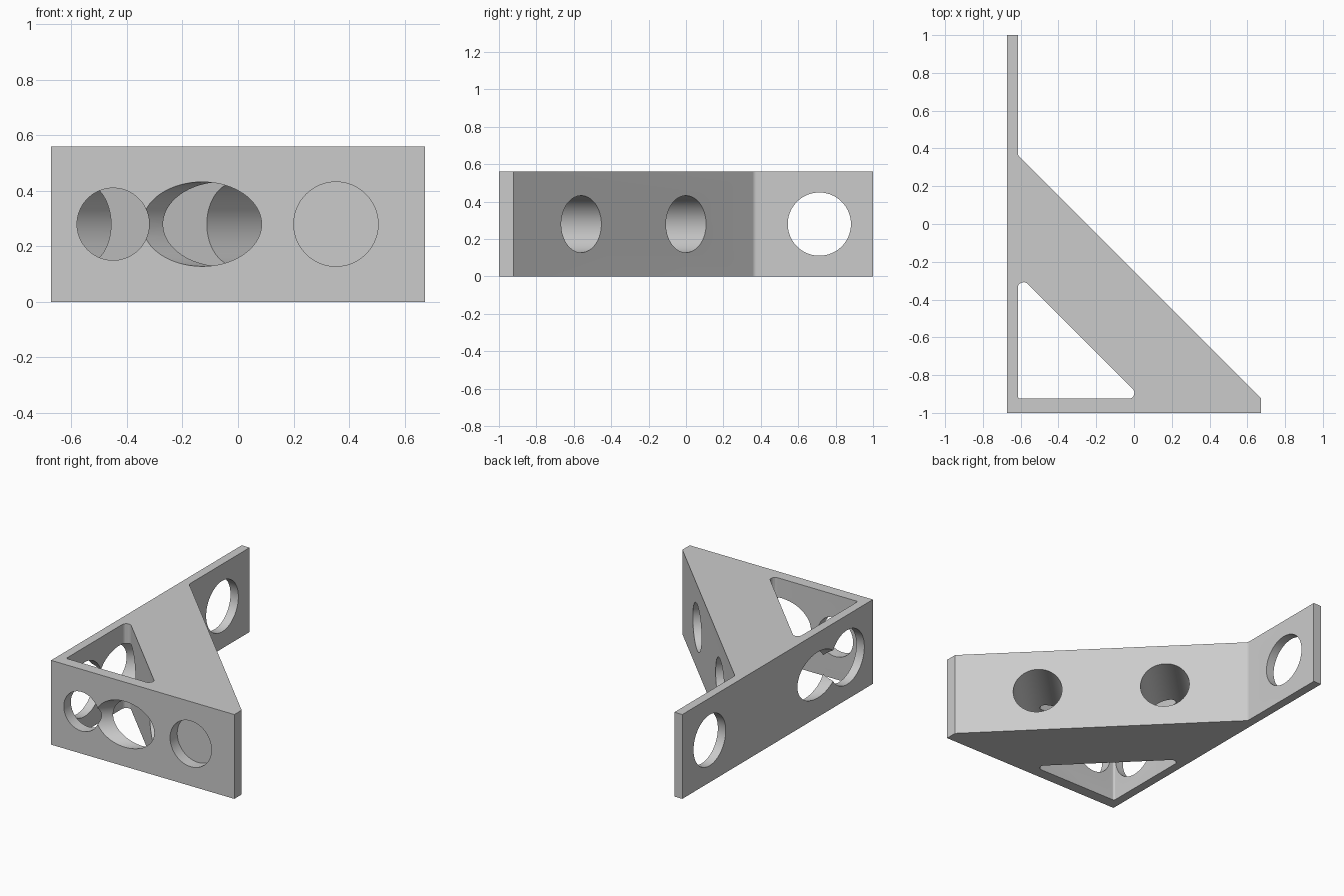
import bpy, bmesh, math
from mathutils import Vector

if "Cube" in bpy.data.objects:
    bpy.data.objects.remove(bpy.data.objects["Cube"], do_unlink=True)

HEIGHT = 0.56
MID = HEIGHT / 2
LEFT, RIGHT, FRONT, BACK = -0.673, 0.673, -1.0, 1.0
WALL_X, WALL_Y = -0.615, -0.925   # inner faces of the two thin walls
OUTER, INNER = -0.25, -0.88       # x + y on the two sloping faces

grey = bpy.data.materials.new("plain grey")
grey.use_nodes = True
grey.diffuse_color = (0.6, 0.6, 0.6, 1)
grey.node_tree.nodes["Principled BSDF"].inputs["Base Color"].default_value = (0.6, 0.6, 0.6, 1)


def rounded(corners, steps=8):
    """Outline from (x, y, radius) corners, with arcs at rounded ones."""
    points = []
    for i, (x, y, r) in enumerate(corners):
        p = Vector((x, y))
        if r == 0:
            points.append(p)
            continue
        a = (Vector(corners[i - 1][:2]) - p).normalized()
        b = (Vector(corners[(i + 1) % len(corners)][:2]) - p).normalized()
        half = a.angle(b) / 2
        centre = p + (a + b).normalized() * r / math.sin(half)
        start = p + a * r / math.tan(half) - centre
        end = p + b * r / math.tan(half) - centre
        for k in range(steps + 1):
            d = start.lerp(end, k / steps).normalized()
            points.append(centre + d * r)
    return points


def prism(name, outline, z0, z1):
    bm = bmesh.new()
    face = bm.faces.new([bm.verts.new((p.x, p.y, z0)) for p in outline])
    top = bmesh.ops.extrude_face_region(bm, geom=[face])["geom"]
    bmesh.ops.translate(bm, vec=(0, 0, z1 - z0),
                        verts=[v for v in top if isinstance(v, bmesh.types.BMVert)])
    bmesh.ops.recalc_face_normals(bm, faces=bm.faces)
    mesh = bpy.data.meshes.new(name)
    bm.to_mesh(mesh)
    bm.free()
    obj = bpy.data.objects.new(name, mesh)
    bpy.context.collection.objects.link(obj)
    mesh.materials.append(grey)
    return obj


def drill(name, start, end, radius):
    """Round cutter between two points at mid height."""
    a, b = Vector((*start, MID)), Vector((*end, MID))
    bpy.ops.mesh.primitive_cylinder_add(
        vertices=96, radius=radius, depth=(b - a).length, location=(a + b) / 2,
        rotation=(b - a).to_track_quat('Z', 'Y').to_euler())
    obj = bpy.context.object
    obj.name = name
    obj.data.materials.append(grey)
    return obj


# Bracket body: two thin walls joined by a thick diagonal
bracket = prism("angle_bracket", rounded([
    (LEFT, FRONT, 0), (RIGHT, FRONT, 0), (RIGHT, OUTER - RIGHT, 0),
    (WALL_X, OUTER - WALL_X, 0.03), (WALL_X, BACK, 0), (LEFT, BACK, 0)]), 0, HEIGHT)

# Triangular opening with rounded corners
cutters = [prism("triangle_cutter", rounded([
    (WALL_X, WALL_Y, 0.012), (INNER - WALL_Y, WALL_Y, 0.03),
    (WALL_X, INNER - WALL_X, 0.03)]), -0.1, HEIGHT + 0.1)]

# Two bores square to the diagonal, running on through the walls
for i, offset in enumerate((0.87, -0.25)):
    x, y = (OUTER + offset) / 2, (OUTER - offset) / 2
    cutters.append(drill(f"diagonal_bore_cutter_{i}", (x - 1, y - 1), (x + 1, y + 1), 0.152))

# Holes in the walls, the second one stopping at a flat bottom
cutters += [
    drill("front_hole_cutter", (-0.45, -1.1), (-0.45, -0.88), 0.13),
    drill("front_recess_cutter", (0.353, -1.1), (0.353, -0.925), 0.152),
    drill("side_hole_cutter", (-0.8, -0.73), (-0.56, -0.73), 0.18),
    drill("rear_hole_cutter", (-0.8, 0.713), (-0.5, 0.713), 0.169),
]

for cutter in cutters:
    mod = bracket.modifiers.new(cutter.name, 'BOOLEAN')
    mod.operation = 'DIFFERENCE'
    mod.solver = 'EXACT'
    mod.object = cutter
    bpy.ops.object.select_all(action='DESELECT')
    bracket.select_set(True)
    bpy.context.view_layer.objects.active = bracket
    bpy.ops.object.modifier_apply(modifier=mod.name)
    bpy.data.objects.remove(cutter, do_unlink=True)

bpy.ops.object.shade_smooth_by_angle(angle=math.radians(25))
